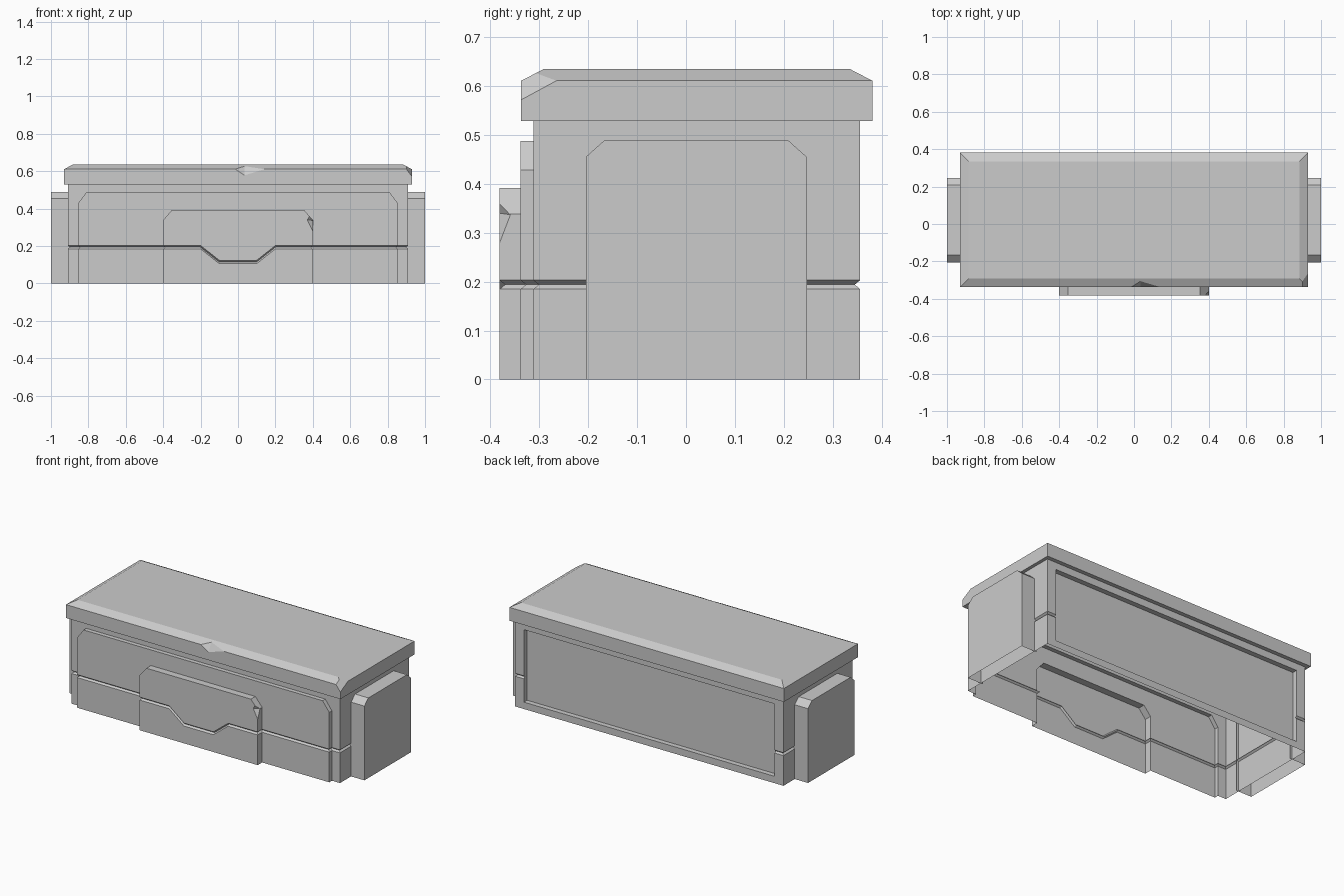
import bpy, bmesh
from mathutils import Vector

if "Cube" in bpy.data.objects:
    bpy.data.objects.remove(bpy.data.objects["Cube"])


def make(name, bm):
    bmesh.ops.recalc_face_normals(bm, faces=bm.faces)
    me = bpy.data.meshes.new(name)
    bm.to_mesh(me)
    bm.free()
    ob = bpy.data.objects.new(name, me)
    bpy.context.collection.objects.link(ob)
    return ob


def prism(name, profile, start, end):
    """Extrude a closed 3D profile between two offsets."""
    bm = bmesh.new()
    rings = [[bm.verts.new(Vector(p) + Vector(o)) for p in profile] for o in (start, end)]
    n = len(profile)
    bm.faces.new(rings[0])
    bm.faces.new(rings[1])
    for i in range(n):
        j = (i + 1) % n
        bm.faces.new((rings[0][i], rings[0][j], rings[1][j], rings[1][i]))
    return make(name, bm)


def box(name, x, y0, y1, z0, z1):
    return prism(name, [(-x, y0, 0), (x, y0, 0), (x, y1, 0), (-x, y1, 0)], (0, 0, z0), (0, 0, z1))


def hull(name, pts):
    bm = bmesh.new()
    for p in pts:
        bm.verts.new(p)
    bmesh.ops.convex_hull(bm, input=bm.verts)
    return make(name, bm)


def boolean(ob, other, op='DIFFERENCE'):
    m = ob.modifiers.new(op, 'BOOLEAN')
    m.operation, m.object, m.solver = op, other, 'EXACT'
    bpy.context.view_layer.objects.active = ob
    bpy.ops.object.modifier_apply(modifier=m.name)
    bpy.data.objects.remove(other, do_unlink=True)


def drop_faces(ob, test):
    bm = bmesh.new()
    bm.from_mesh(ob.data)
    bmesh.ops.delete(bm, geom=[f for f in bm.faces if test(f)], context='FACES')
    bm.to_mesh(ob.data)
    bm.free()


def arch(w, h, cx, cz):
    """Right half of a panel outline with clipped top corners, mirrored."""
    half = [(w, 0), (w, h - cz), (w - cx, h)]
    return half + [(-a, b) for a, b in reversed(half)]


# Chest body with back recess and two stepped front panels
body = box("chest_body", 0.91, -0.312, 0.356, 0, 0.529)
boolean(body, box("recess_cutter", 0.85, 0.325, 0.45, 0.042, 0.486))
for w, h, cx, cz, y in ((0.855, 0.488, 0.045, 0.06, -0.338), (0.40, 0.392, 0.046, 0.054, -0.381)):
    panel = prism("front_panel", [(a, 0, b) for a, b in arch(w, h, cx, cz)], (0, y, 0), (0, -0.2, 0))
    boolean(body, panel, 'UNION')

# Chipped edge of the centre panel
boolean(body, hull("panel_chip", [(0.383, -0.381, 0.36), (0.40, -0.359, 0.337), (0.40, -0.381, 0.28),
                                  (0.37, -0.381, 0.34), (0.44, -0.43, 0.33)]))

# V-shaped seam following the plan outline, dipping at the centre front
half = [(0.1, -0.381, 0.115), (0.2, -0.381, 0.194), (0.40, -0.381, 0.194), (0.40, -0.338, 0.194),
        (0.855, -0.338, 0.194), (0.855, -0.312, 0.194), (0.91, -0.312, 0.194), (0.91, 0.356, 0.194)]
path = [Vector(p) for p in half + [(-x, y, z) for x, y, z in reversed(half)]]
bm = bmesh.new()
rings = []
for i, p in enumerate(path):
    a = (p - path[i - 1]).xy.normalized()
    b = (path[(i + 1) % len(path)] - p).xy.normalized()
    na, nb = Vector((a.y, -a.x)), Vector((b.y, -b.x))
    m = (na + nb) / (1 + na.dot(nb))
    out = Vector((m.x, m.y, 0))
    rings.append([bm.verts.new(p + out * d + Vector((0, 0, z)))
                  for d, z in ((-0.011, 0), (0.009, 0.0165), (0.009, -0.0165))])
for i, r in enumerate(rings):
    s = rings[(i + 1) % len(rings)]
    for k in range(3):
        l = (k + 1) % 3
        bm.faces.new((r[k], r[l], s[l], s[k]))
boolean(body, make("seam_cutter", bm))

# Body is a shell, open below and under the lid
drop_faces(body, lambda f: abs(f.normal.z) > 0.9 and
           (f.calc_center_median().z < 0.001 or f.calc_center_median().z > 0.528))

# Sunken back panel
if not any(abs(f.normal.y) > 0.9 and abs(f.center.y - 0.325) < 0.002 for f in body.data.polygons):
    sunk = box("back_panel", 0.85, 0.325, 0.356, 0.042, 0.486)
    drop_faces(sunk, lambda f: f.normal.y > 0.9)

# End panels, open below and against the body
for s, side in ((1, "right"), (-1, "left")):
    end = prism(side + "_end_panel", [(0, a + 0.021, b) for a, b in arch(0.226, 0.49, 0.039, 0.035)],
                (s * 0.895, 0, 0), (s, 0, 0))
    drop_faces(end, lambda f: f.normal.z < -0.9 or f.normal.x * s < -0.9)

# Lid with sloped rim
bm = bmesh.new()
rings = [[bm.verts.new((sx * (0.93 - d), (-0.337 + d) if sy < 0 else (0.381 - d), z))
          for sx, sy in ((-1, -1), (1, -1), (1, 1), (-1, 1))]
         for d, z in ((0, 0.529), (0, 0.611), (0.046, 0.635))]
bm.faces.new(rings[0])
bm.faces.new(rings[2])
for lo, hi in zip(rings, rings[1:]):
    for i in range(4):
        j = (i + 1) % 4
        bm.faces.new((lo[i], lo[j], hi[j], hi[i]))
lid = make("lid", bm)

# Chips in the lid: front right corner and middle of the front edge
boolean(lid, hull("corner_chip", [(0.93, -0.265, 0.611), (0.90, -0.337, 0.611), (0.93, -0.337, 0.572),
                                  (0.90, -0.307, 0.6267), (1.0, -0.41, 0.66)]))
boolean(lid, hull("edge_chip", [(-0.015, -0.337, 0.611), (0.035, -0.337, 0.578), (0.14, -0.337, 0.611),
                                (0.035, -0.306, 0.6272), (0.04, -0.40, 0.67)]))
